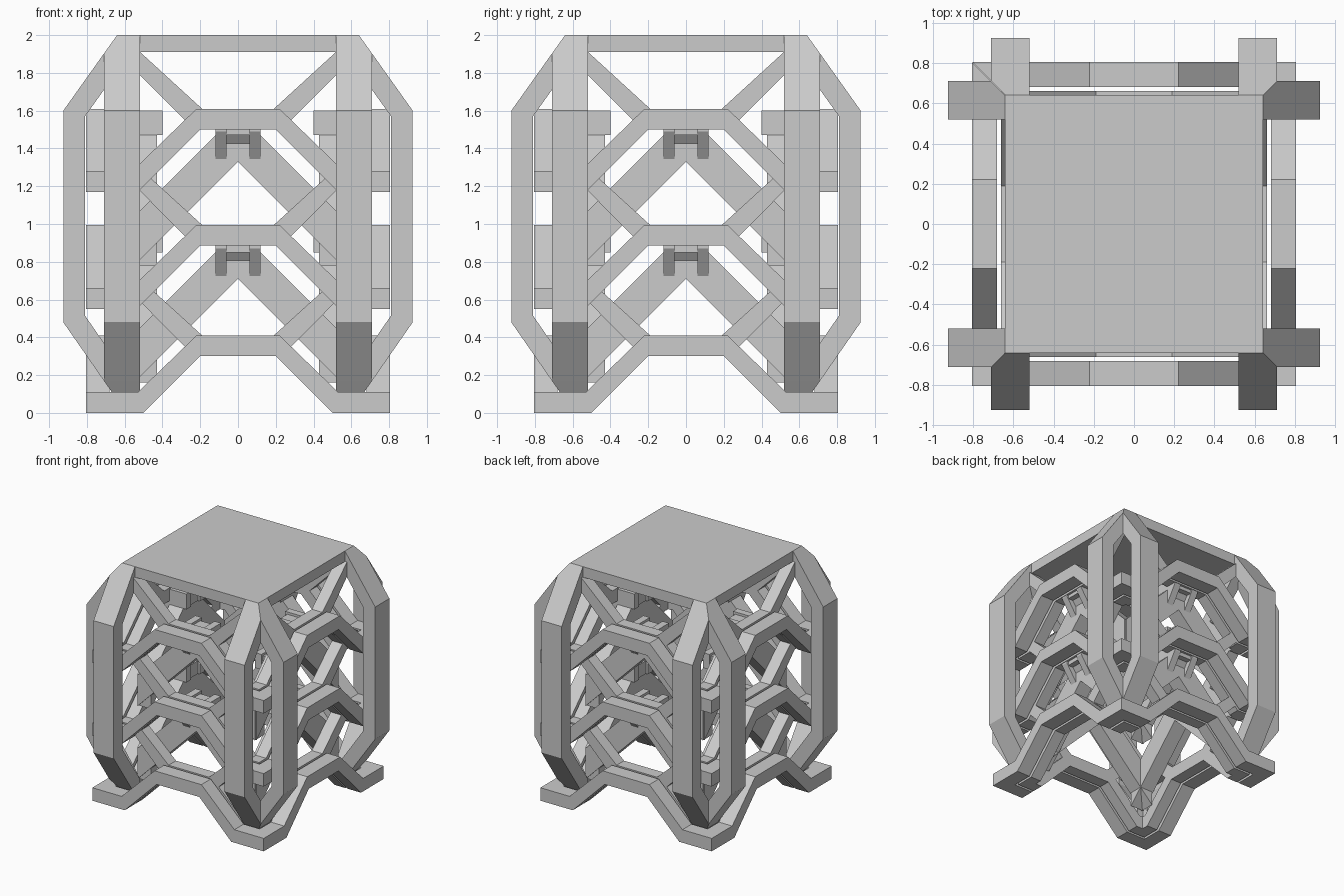
import bpy, bmesh
from mathutils import Matrix
from math import pi

if "Cube" in bpy.data.objects:
    bpy.data.objects.remove(bpy.data.objects["Cube"])


def prisms(name, pieces, mitre=0):
    """Extrude profiles and repeat them on all four sides.
    Each piece: (axis, profile, d0, d1); axis 'y' = (x, z) profile, axis 'x' = (y, z) profile.
    Depths on axis 'y' are distances outward toward the front (-y).
    Profile points with |x| >= mitre are moved onto the 45 degree corner line."""
    bm = bmesh.new()
    for side in range(4):
        rot = Matrix.Rotation(side * pi / 2, 3, 'Z')
        for axis, profile, d0, d1, in pieces:
            rings = []
            for d in (d0, d1):
                ring = []
                for a, z in profile:
                    if axis == 'y':
                        if mitre and abs(a) >= mitre:
                            a = d if a > 0 else -d
                        p = (a, -d, z)
                    elif axis == 'x':
                        p = (d, -a, z)
                    else:
                        # post end: narrows along the corner line
                        p = (max(-a, min(a, d)), -a, z)
                    v = bm.verts.new(p)
                    v.co = rot @ v.co
                    ring.append(v)
                rings.append(ring)
            n = len(profile)
            bm.faces.new(rings[0])
            bm.faces.new(rings[1][::-1])
            for i in range(n):
                j = (i + 1) % n
                bm.faces.new((rings[0][i], rings[1][i], rings[1][j], rings[0][j]))
    bmesh.ops.recalc_face_normals(bm, faces=bm.faces)
    mesh = bpy.data.meshes.new(name)
    bm.to_mesh(mesh)
    bm.free()
    ob = bpy.data.objects.new(name, mesh)
    bpy.context.collection.objects.link(ob)
    return ob


def mirrored(top, bottom):
    """Closed symmetric band from left-half upper and lower lines (outside to centre)."""
    right = lambda pts: [(-x, z) for x, z in reversed(pts)]
    return top + right(top) + list(reversed(right(bottom))) + list(reversed(bottom))


def box(x0, x1, z0, z1):
    return [(x0, z0), (x1, z0), (x1, z1), (x0, z1)]


# Top plate
bpy.ops.mesh.primitive_cube_add(size=1, location=(0, 0, 1.955))
plate = bpy.context.object
plate.name = "top_plate"
plate.scale = (1.28, 1.28, 0.09)

# Bowed corner posts, two per corner, with mitred ends
bow = [(0.71, 1.902), (0.925, 1.60), (0.925, 0.48), (0.71, 0.17),
       (0.71, 0.37), (0.81, 0.515), (0.81, 1.57), (0.71, 1.71)]
head = [(0.71, 1.902), (0.64, 2.0), (0.575, 2.0), (0.575, 1.90), (0.71, 1.71)]
heel = [(0.71, 0.17), (0.64, 0.07), (0.575, 0.07), (0.575, 0.175), (0.71, 0.37)]
posts = []
for d0, d1 in ((0.52, 0.71), (-0.71, -0.52)):
    posts.append(('x', bow, d0, d1))
    posts += [('end', part, d0, d1) for part in (head, heel)]
prisms("corner_posts", posts)

# Levels: foot underside, flat underside
levels = [(0.0, 0.30), (0.55, 0.885), (1.17, 1.50)]


def arch(foot, flat):
    run = 0.20 + (flat - foot)
    top = [(-0.805, foot + 0.11), (-run - 0.03, foot + 0.11), (-0.22, flat + 0.11)]
    bottom = [(-0.805, foot), (-run, foot), (-0.20, flat)]
    return mirrored(top, bottom)


# Outer arched rings with mitred corner feet
prisms("outer_arch_rings", [('y', arch(*lv), 0.68, 0.805) for lv in levels], mitre=0.8)

# Inner arches
prisms("inner_arches", [('y', arch(*lv), 0.56, 0.66) for lv in levels], mitre=0.8)

# Braces rising from each inner arch to the posts
braces = []
for foot, flat in levels:
    t = flat + 0.11
    rise = 0.36 if flat > 1.4 else 0.31
    for s in (-1, 1):
        brace = [(s * 0.19, t), (s * (0.20 + rise), t + 0.94 * rise),
                 (s * (0.26 + rise), t + 0.94 * rise - 0.06), (s * 0.27, t - 0.07)]
        braces.append(('y', brace, 0.56, 0.66))
prisms("arch_braces", braces)

# Heavy inner chevrons under the two upper levels
chevrons = []
for dz in (0, -0.62):
    top = [(-0.55, 1.04 + dz), (-0.12, 1.47 + dz)]
    chevrons.append(('y', top + [(0.12, 1.47 + dz), (0.55, 1.04 + dz), (0.55, 0.78 + dz),
                                 (0, 1.33 + dz), (-0.55, 0.78 + dz)], 0.43, 0.56))
prisms("inner_chevrons", chevrons)

# Forked brackets tying each chevron to its arch
brackets = []
for dz in (0, -0.62):
    fork = [(y, z + dz) for y, z in [(0.40, 1.60), (0.655, 1.60), (0.655, 1.49), (0.56, 1.345),
                                     (0.52, 1.345), (0.52, 1.47), (0.40, 1.47)]]
    for x in (-0.12, 0.06):
        brackets.append(('x', fork, x, x + 0.06))
    brackets.append(('y', box(-0.06, 0.06, 1.47 + dz, 1.58 + dz), 0.42, 0.64))
    brackets.append(('x', [(0.54, 1.40 + dz), (0.60, 1.48 + dz), (0.54, 1.48 + dz)], -0.06, 0.06))
prisms("chevron_brackets", brackets)
